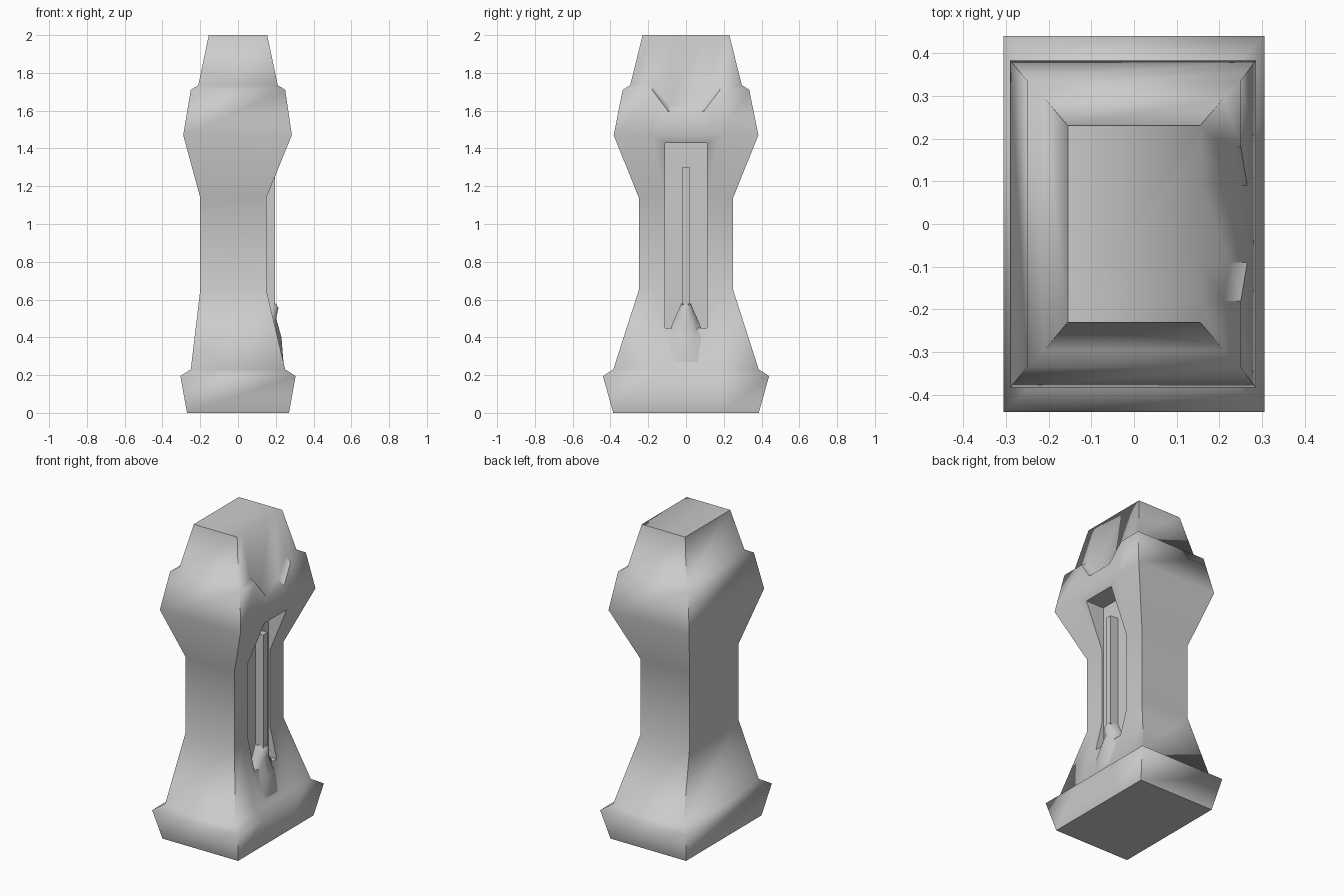
import bpy, bmesh, math

if "Cube" in bpy.data.objects:
    bpy.data.objects.remove(bpy.data.objects["Cube"])

stone = bpy.data.materials.new("plain_grey")
stone.diffuse_color = (0.6, 0.6, 0.6, 1)
stone.use_nodes = True
stone.node_tree.nodes["Principled BSDF"].inputs["Base Color"].default_value = stone.diffuse_color


def make_object(name, bm):
    bmesh.ops.recalc_face_normals(bm, faces=bm.faces)
    me = bpy.data.meshes.new(name)
    bm.to_mesh(me)
    bm.free()
    me.materials.append(stone)
    ob = bpy.data.objects.new(name, me)
    bpy.context.collection.objects.link(ob)
    return ob


def loft(name, rings):
    """Skin a stack of equal-length point rings and cap both ends."""
    bm = bmesh.new()
    vs = [[bm.verts.new(p) for p in r] for r in rings]
    n = len(vs[0])
    for a, b in zip(vs, vs[1:]):
        for i in range(n):
            j = (i + 1) % n
            bm.faces.new((a[i], a[j], b[j], b[i]))
    bm.faces.new(vs[0][::-1])
    bm.faces.new(vs[-1])
    return make_object(name, bm)


def box(name, x0, x1, hy, z0, z1):
    ring = lambda z: [(x0, -hy, z), (x1, -hy, z), (x1, hy, z), (x0, hy, z)]
    return loft(name, [ring(z0), ring(z1)])


# Pillar body: (height, left, right, half depth)
profile = [(0, .27, .27, .385), (.195, .305, .305, .44), (.23, .25, .25, .385),
           (.65, .2, .15, .25), (1.14, .2, .15, .25), (1.47, .29, .285, .383),
           (1.71, .25, .25, .335), (1.735, .21, .21, .295), (2, .155, .155, .23)]
rings = []
for z, left, right, d in profile:
    ring = [(-left, -d, z), (right, -d, z)]
    for y in (-.18, -.09, .09, .18):
        # the ledge on the right face drops in a notch at the middle
        x, zz = right, z
        if abs(y) < .1 and 1.7 < z < 1.74:
            x, zz = (.265, 1.59) if z < 1.72 else (.225, 1.63)
        ring.append((x, y, zz))
    rings.append(ring + [(right, d, z), (-left, d, z)])
body = loft("pillar_body", rings)

# Recessed panel on the right face
cutter = box("panel_cutter", .14, .5, .112, .45, 1.43)
cutter.hide_render = True
mod = body.modifiers.new("panel", 'BOOLEAN')
mod.operation, mod.solver, mod.object = 'DIFFERENCE', 'EXACT', cutter
bpy.context.view_layer.update()
cut = bpy.data.meshes.new_from_object(body.evaluated_get(bpy.context.evaluated_depsgraph_get()))
body.modifiers.clear()
body.data = cut
bpy.data.objects.remove(cutter)

# Smooth flow up each side, crisp corners, soft edge between cap and right side
bm = bmesh.new()
bm.from_mesh(cut)
for f in bm.faces:
    f.smooth = True
for e in bm.edges:
    a, b = (v.co for v in e.verts)
    low, high = min(a.z, b.z), max(a.z, b.z)
    soft_ring = high - low < .12 and (.1 < low and high < .4 or low > 1.45 and high < 1.8)
    soft_ring = soft_ring and (abs(a.y - b.y) > .03 or abs(a.x - b.x) > .1)
    soft_cap = low > 1.99 and min(a.x, b.x) > .15
    e.smooth = soft_ring or soft_cap or e.calc_face_angle(0) < .7
bm.to_mesh(cut)
bm.free()

# Raised rib in the middle of the panel
box("panel_rib", .12, .197, .022, .57, 1.30)

# Swelling sill below the rib: (height, front x, half width)
sill = [(.24, .243, .16), (.40, .23, .10), (.50, .202, .06), (.555, .214, .035), (.58, .2, .025)]
sill_ob = loft("panel_sill", [[(.12, -w, z), (x - .03, -w, z), (x, -w * .4, z), (x, w * .4, z),
                               (x - .03, w, z), (.12, w, z)] for z, x, w in sill])
for p in sill_ob.data.polygons:
    p.use_smooth = True
bpy.context.view_layer.objects.active = sill_ob
sill_ob.select_set(True)
bpy.ops.object.shade_smooth_by_angle(angle=math.radians(50))
